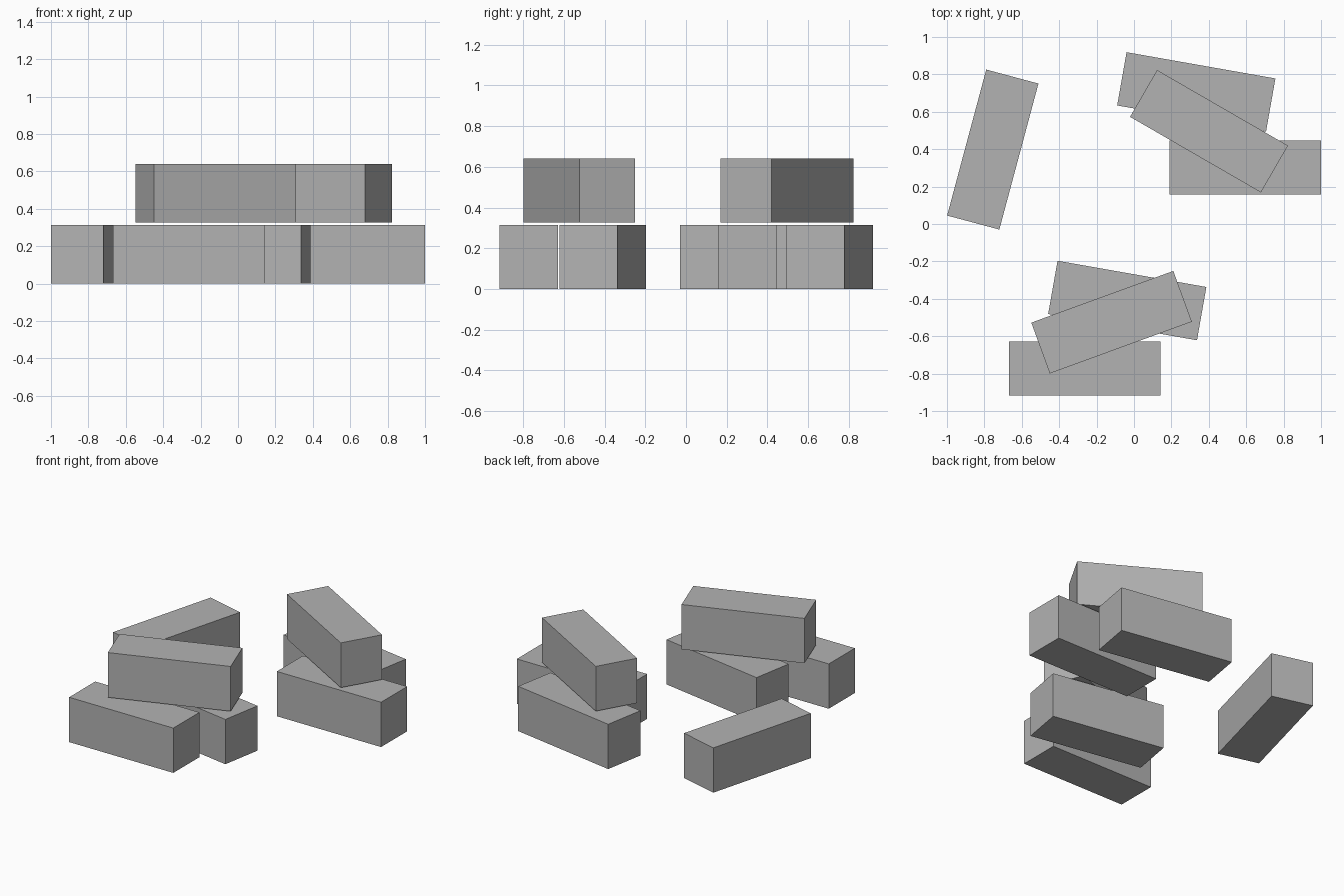
import bpy
from math import radians

# Remove the default cube
cube = bpy.data.objects.get("Cube")
if cube:
    bpy.data.objects.remove(cube, do_unlink=True)

# One plain grey for every brick
GREY = (0.45, 0.45, 0.45, 1.0)
grey = bpy.data.materials.new("brick_grey")
grey.use_nodes = True
grey.diffuse_color = GREY
grey.node_tree.nodes["Principled BSDF"].inputs["Base Color"].default_value = GREY

LENGTH, WIDTH, HEIGHT = 0.808, 0.289, 0.314
GAP = 0.012


def brick(name, x, y, angle, layer=0):
    """A flat-faced brick, turned about z, on the given layer."""
    z = HEIGHT / 2 + layer * (HEIGHT + GAP)
    bpy.ops.mesh.primitive_cube_add(size=1, location=(x, y, z),
                                    rotation=(0, 0, radians(angle)))
    obj = bpy.context.object
    obj.name = name
    obj.scale = (LENGTH, WIDTH, HEIGHT)
    bpy.ops.object.transform_apply(location=False, rotation=False, scale=True)
    obj.data.materials.append(grey)


# Lone brick
brick("lone_brick", -0.755, 0.398, 75)

# Front stack
brick("front_stack_straight_brick", -0.263, -0.773, 0)
brick("front_stack_turned_brick", -0.036, -0.409, -10)
brick("front_stack_top_brick", -0.120, -0.525, 20, layer=1)

# Back stack
brick("back_stack_straight_brick", 0.595, 0.302, 0)
brick("back_stack_turned_brick", 0.333, 0.706, -10)
brick("back_stack_top_brick", 0.401, 0.496, -30, layer=1)
